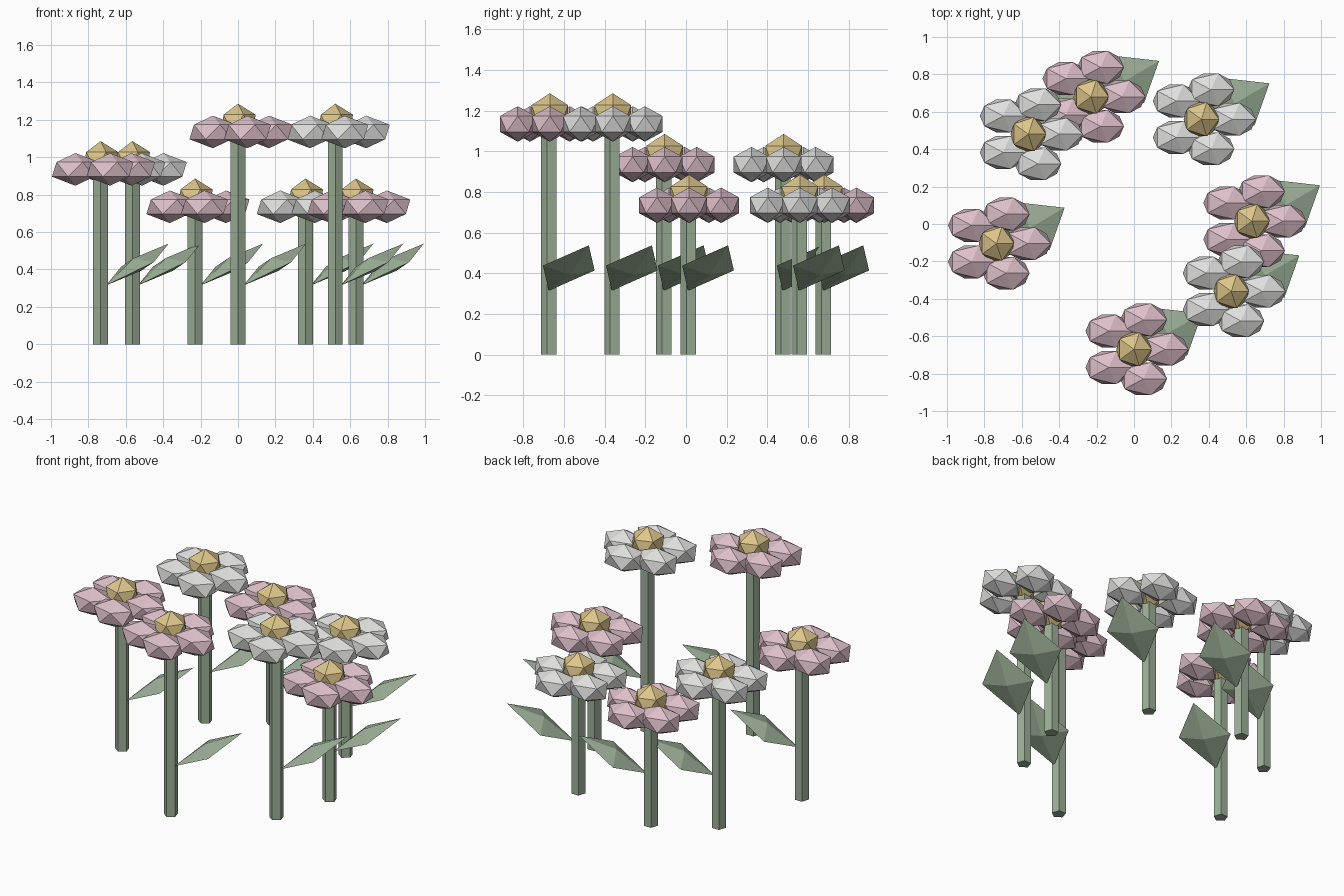
import bpy, bmesh, math
from mathutils import Matrix, Vector

if "Cube" in bpy.data.objects:
    bpy.data.objects.remove(bpy.data.objects["Cube"])


def material(name, rgb):
    # sRGB 0-255 to linear
    lin = [((c / 255 + 0.055) / 1.055) ** 2.4 for c in rgb]
    m = bpy.data.materials.new(name)
    m.diffuse_color = (*lin, 1)
    m.use_nodes = True
    m.node_tree.nodes["Principled BSDF"].inputs["Base Color"].default_value = m.diffuse_color
    return m


PINK = material("petal_pink", (221, 191, 201))
WHITE = material("petal_white", (222, 223, 221))
GOLD = material("center_gold", (221, 198, 139))
GREEN = material("leaf_green", (157, 177, 152))


def finish(name, bm, mat):
    bmesh.ops.recalc_face_normals(bm, faces=bm.faces[:])
    mesh = bpy.data.meshes.new(name)
    bm.to_mesh(mesh)
    bm.free()
    mesh.materials.append(mat)
    bpy.context.collection.objects.link(bpy.data.objects.new(name, mesh))


def add_ball(bm, loc, scale):
    mat = Matrix.Translation(loc) @ Matrix.Diagonal((*scale, 1))
    bmesh.ops.create_icosphere(bm, subdivisions=1, radius=1, matrix=mat)


def flower(x, y, h, petal_mat):
    # five-sided stem with a corner toward the front
    bm = bmesh.new()
    rot = Matrix.Rotation(math.pi, 4, 'Z')
    bmesh.ops.create_cone(bm, cap_ends=True, segments=5, radius1=0.042,
                          radius2=0.042, depth=h)
    first = max(bm.verts, key=lambda v: abs(v.co.y)).co
    # turn the farthest corner to -y
    if first.y < 0:
        rot = Matrix.Identity(4)
    if abs(first.y) < 0.0419:
        rot = Matrix.Rotation(-math.pi / 2, 4, 'Z')
    bm.transform(Matrix.Translation((x, y, h / 2)) @ rot)
    finish("stem", bm, GREEN)

    # ring of five faceted petals
    bm = bmesh.new()
    for i in range(5):
        a = i * math.tau / 5
        add_ball(bm, (x + 0.166 * math.cos(a), y + 0.166 * math.sin(a), h),
                 (0.14, 0.103, 0.087))
    finish("petals", bm, petal_mat)

    # faceted flower center
    bm = bmesh.new()
    add_ball(bm, (x, y, h + 0.045), (0.106, 0.106, 0.106))
    finish("flower_center", bm, GOLD)

    # tilted diamond leaf with a raised ridge on both sides
    base, tip = Vector((0.03, -0.005, 0.315)), Vector((0.364, 0.192, 0.538))
    mid = (base + tip) / 2
    side = Vector((-0.087, 0.127, -0.012))
    normal = (tip - base).cross(side).normalized() * 0.04
    bm = bmesh.new()
    ring = [bm.verts.new(p + Vector((x, y, 0)))
            for p in (base, mid - side, tip, mid + side)]
    for s in (1, -1):
        peak = bm.verts.new(mid + normal * s + Vector((x, y, 0)))
        for i in range(4):
            bm.faces.new((ring[i], ring[(i + 1) % 4], peak))
    finish("leaf", bm, GREEN)


for x, y, h, mat in (
    (0.0, -0.67, 1.135, PINK),
    (0.52, -0.36, 1.135, WHITE),
    (0.63, 0.015, 0.735, PINK),
    (0.36, 0.56, 0.735, WHITE),
    (-0.23, 0.68, 0.735, PINK),
    (-0.565, 0.48, 0.935, WHITE),
    (-0.735, -0.105, 0.935, PINK),
):
    flower(x, y, h, mat)
